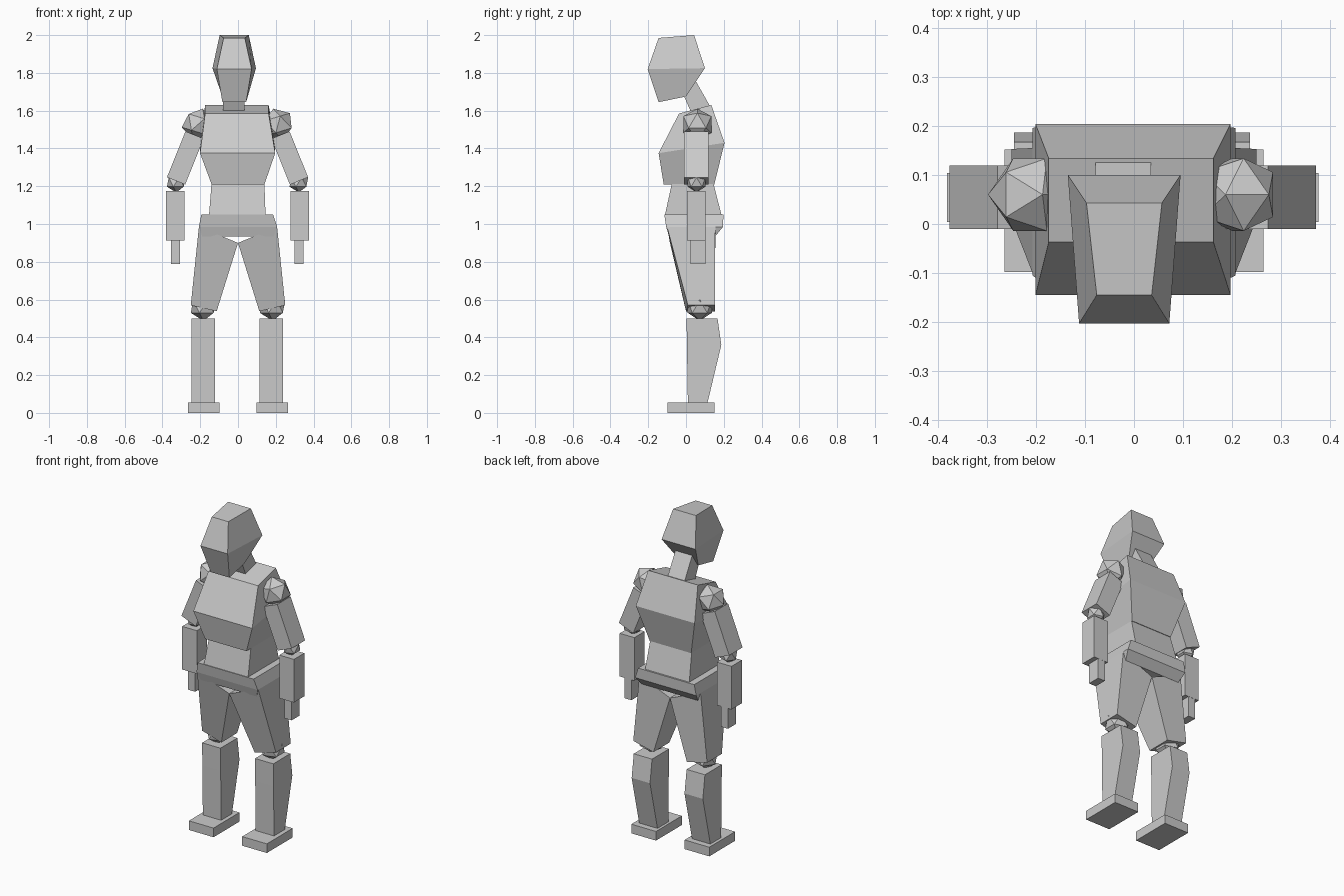
import bpy, bmesh
from math import sin, cos, radians
from mathutils import Matrix

if "Cube" in bpy.data.objects:
    bpy.data.objects.remove(bpy.data.objects["Cube"])


def loft(name, rings):
    """Closed flat-faced solid through a stack of four-cornered rings."""
    bm = bmesh.new()
    rows = [[bm.verts.new(p) for p in r] for r in rings]
    for a, b in zip(rows, rows[1:]):
        for i in range(4):
            j = (i + 1) % 4
            bm.faces.new((a[i], a[j], b[j], b[i]))
    bm.faces.new(rows[0])
    bm.faces.new(rows[-1])
    return finish(name, bm)


def finish(name, bm):
    bmesh.ops.recalc_face_normals(bm, faces=bm.faces)
    me = bpy.data.meshes.new(name)
    bm.to_mesh(me)
    bm.free()
    ob = bpy.data.objects.new(name, me)
    bpy.context.collection.objects.link(ob)
    return ob


def ring(yf, zf, wf, yb, zb, wb, cx=0.0):
    """Ring from a front edge and a back edge, each (y, z, half width)."""
    return [(cx - wf, yf, zf), (cx + wf, yf, zf), (cx + wb, yb, zb), (cx - wb, yb, zb)]


def box(name, x0, x1, y0, y1, z0, z1):
    cx, w = (x0 + x1) / 2, abs(x1 - x0) / 2
    return loft(name, [ring(y0, z, w, y1, z, w, cx) for z in (z0, z1)])


def joint(name, loc, r, tilt=0.0):
    """Faceted ball joint."""
    bm = bmesh.new()
    m = Matrix.Translation(loc) @ Matrix.Rotation(tilt, 4, 'Y')
    bmesh.ops.create_icosphere(bm, subdivisions=1, radius=r, matrix=m)
    return finish(name, bm)


# Head and neck, slightly off centre
loft("head", [ring(-0.145, 1.645, 0.063, 0.0, 1.675, 0.063, -0.02),
              ring(-0.203, 1.82, 0.092, 0.1, 1.825, 0.115, -0.02),
              ring(-0.145, 1.985, 0.056, 0.043, 2.0, 0.077, -0.02)])
loft("neck", [ring(0.03, 1.585, 0.057, 0.135, 1.61, 0.057, -0.022),
              ring(-0.03, 1.72, 0.057, 0.05, 1.76, 0.057, -0.022)])

# Torso
loft("chest", [ring(-0.118, 1.21, 0.14, 0.15, 1.21, 0.14),
               ring(-0.145, 1.375, 0.199, 0.204, 1.43, 0.199, -0.002),
               ring(-0.037, 1.585, 0.168, 0.134, 1.63, 0.168, -0.006)])
loft("abdomen", [ring(-0.113, 1.04, 0.15, 0.19, 1.04, 0.15, -0.004),
                 ring(-0.075, 1.215, 0.14, 0.145, 1.215, 0.14)])
loft("pelvis", [ring(-0.09, 0.935, 0.19, 0.155, 0.935, 0.19),
                ring(-0.105, 0.985, 0.207, 0.196, 0.985, 0.207),
                ring(-0.115, 1.05, 0.19, 0.198, 1.05, 0.19, -0.004)])

# Arms and legs, one per side
for side, s, d in (("right", 1, 0.0), ("left", -1, 0.005)):
    # Leg
    def thigh_ring(xi, zi, xo, zo, yfi, yfo, yb):
        return [(s * xi, yfi, zi), (s * xo, yfo, zo), (s * xo, yb, zo), (s * xi, yb, zi)]
    loft(side + "_thigh", [thigh_ring(0.113, 0.538, 0.25, 0.57, 0.0, 0.01, 0.153),
                           thigh_ring(0.0, 0.9, 0.207, 0.985, -0.085, -0.1, 0.155)])
    joint(side + "_knee", (s * 0.183, 0.073, 0.563), 0.075)
    x0, x1 = 0.113 + d * 1.6, 0.237 + d * 1.6
    c, w = s * (x0 + x1) / 2, (x1 - x0) / 2
    loft(side + "_shin", [ring(0.01, 0.05, w, 0.113, 0.05, w, c),
                          ring(0.005, 0.36, w, 0.187, 0.36, w, c),
                          ring(0.003, 0.5, w, 0.167, 0.5, w, c)])
    box(side + "_foot", s * 0.097, s * 0.264, -0.098, 0.152, 0.0, 0.056)

    # Arm
    a = radians(22)
    joint(side + "_shoulder", (s * 0.212, 0.06, 1.527), 0.087, -s * radians(17))
    arm = []
    for t in (0.0, 0.262):
        cx, cz = 0.323 + d - t * sin(a), 1.228 + t * cos(a)
        arm.append([(s * (cx + k * 0.052 * cos(a)), y, cz + k * 0.052 * sin(a))
                    for k, y in ((-1, -0.01), (1, -0.01), (1, 0.119), (-1, 0.119))])
    loft(side + "_upper_arm", arm)
    joint(side + "_elbow", (s * (0.322 + d), 0.056, 1.222), 0.055)
    box(side + "_forearm", s * (0.277 + d), s * (0.376 + d), 0.004, 0.104, 0.912, 1.176)
    box(side + "_hand", s * (0.298 + d * 2), s * (0.346 + d * 2), 0.025, 0.103, 0.787, 0.92)
